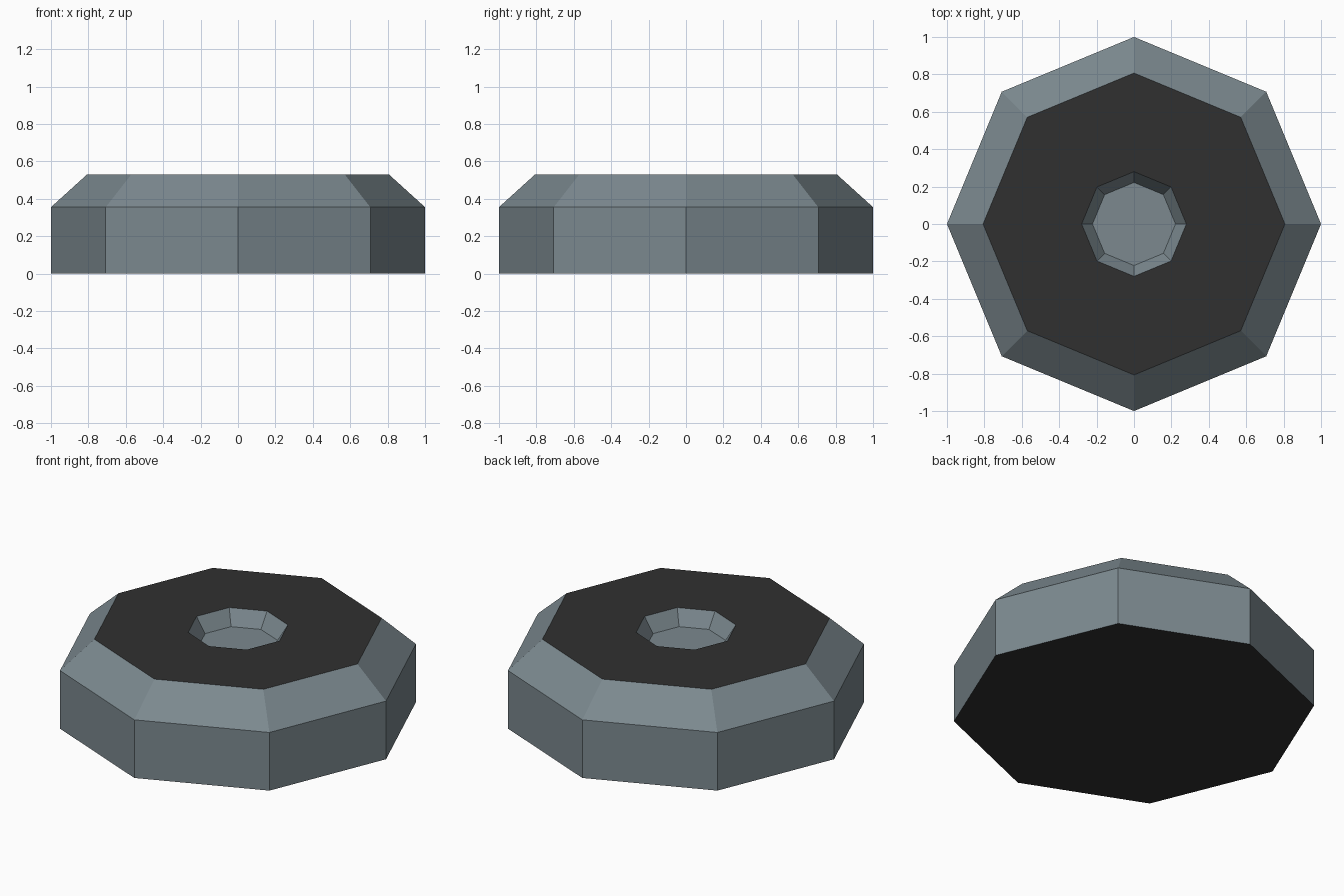
import bpy, bmesh, math

if "Cube" in bpy.data.objects:
    bpy.data.objects.remove(bpy.data.objects["Cube"])

def material(name, rgb):
    m = bpy.data.materials.new(name)
    m.diffuse_color = (*rgb, 1)
    m.use_nodes = True
    m.node_tree.nodes["Principled BSDF"].inputs["Base Color"].default_value = m.diffuse_color
    return m

steel = material("grey_steel", (0.20, 0.25, 0.275))
dark = material("dark_rubber", (0.03, 0.03, 0.03))

SIDES = 8
# (radius, height) of each ring: base, wall top, chamfer top, recess rim, recess floor
PROFILE = [(1.0, 0.0), (1.0, 0.355), (0.807, 0.53), (0.28, 0.53), (0.222, 0.44)]

bm = bmesh.new()
rings = [[bm.verts.new((r * math.cos(math.tau * i / SIDES),
                        r * math.sin(math.tau * i / SIDES), z))
          for i in range(SIDES)] for r, z in PROFILE]

# Walls, chamfer, top ring and recess; only the flat top ring is dark
for k, (a, b) in enumerate(zip(rings, rings[1:])):
    for i in range(SIDES):
        j = (i + 1) % SIDES
        f = bm.faces.new((a[i], a[j], b[j], b[i]))
        f.material_index = 1 if k == 2 else 0

# Dark underside and grey recess floor
bm.faces.new(rings[0][::-1]).material_index = 1
bm.faces.new(rings[-1])

mesh = bpy.data.meshes.new("octagonal_disc")
bm.to_mesh(mesh)
bm.free()
mesh.materials.append(steel)
mesh.materials.append(dark)
disc = bpy.data.objects.new("octagonal_disc", mesh)
bpy.context.collection.objects.link(disc)
